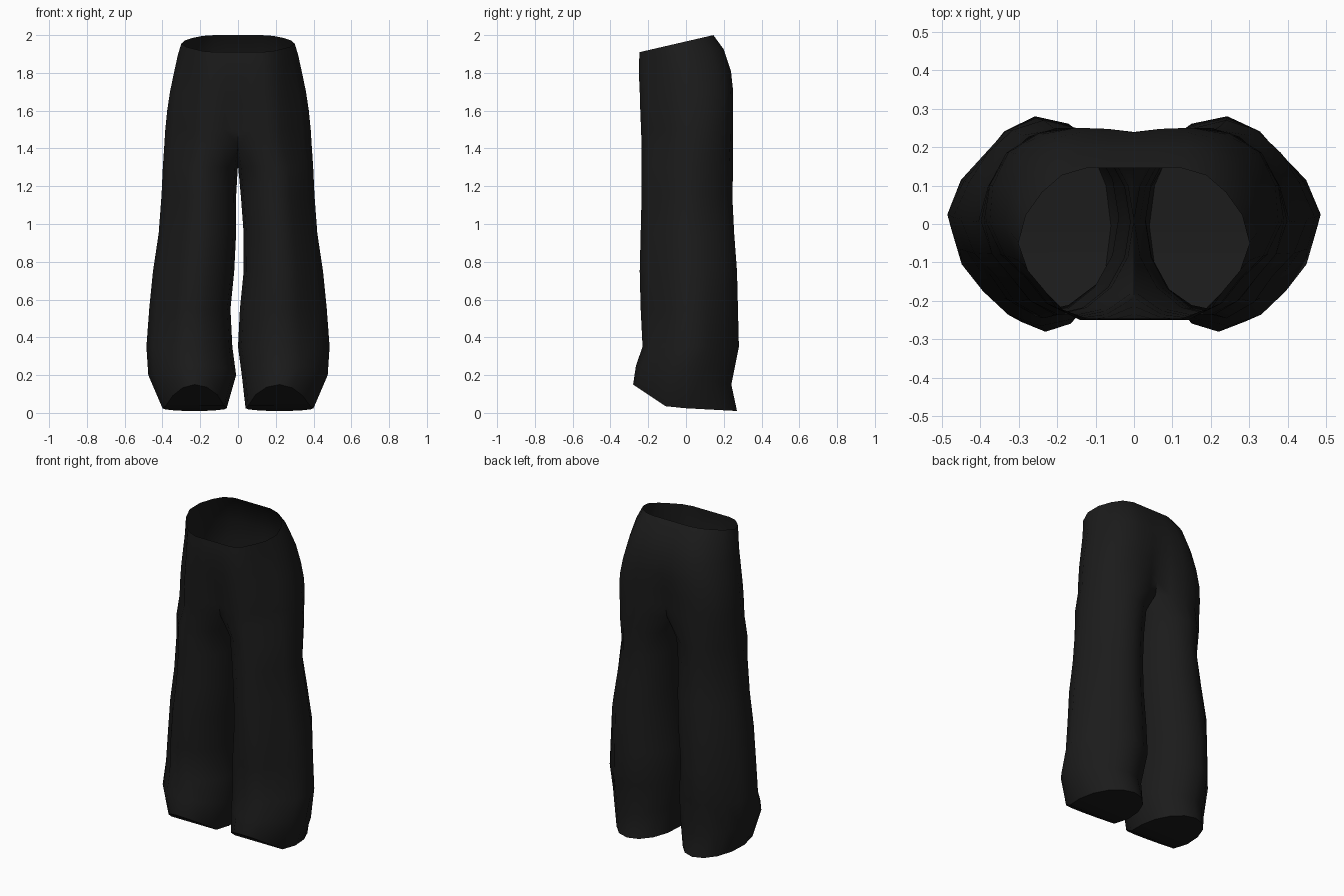
import bpy, bmesh
from math import sin, cos, radians

if "Cube" in bpy.data.objects:
    bpy.data.objects.remove(bpy.data.objects["Cube"])

SIDES = 16
SEAM = 12  # last ring point on the outer side; the rest are inner leg
ANGLES = [radians(-135 + 360 / SIDES * k) for k in range(SIDES)]

# Legs: height, outer x, front y, back y, inner x of right and left leg,
# flattening of the front and back outer corners
LEGS = [
    (0.00, 0.40, -0.28, 0.27, 0.06, 0.04, 0.04, 0.0),
    (0.20, 0.475, -0.265, 0.24, 0.01, 0.02, 0.09, 0.09),
    (0.35, 0.485, -0.23, 0.28, 0.03, 0.0, 0.15, 0.17),
    (0.55, 0.47, -0.24, 0.275, 0.04, 0.01, 0.2, 0.11),
    (0.75, 0.45, -0.245, 0.27, 0.02, 0.03, 0.19, 0.05),
    (0.95, 0.42, -0.24, 0.255, 0.01, 0.03, 0.19, 0.05),
    (1.15, 0.405, -0.235, 0.245, 0.01, 0.015, 0.2, 0.11),
    (1.30, 0.398, -0.235, 0.25, 0.001, 0.001, 0.15, 0.04),
]
# Hips: height, outer x, front y, back y, depth of the centre groove,
# flattening of the front and back outer corners
HIPS = [
    (1.42, 0.39, -0.235, 0.25, 0.85, 0.13, -0.02),
    (1.50, 0.385, -0.238, 0.25, 0.65, 0.13, -0.04),
    (1.60, 0.375, -0.242, 0.25, 0.4, 0.13, -0.05),
    (1.70, 0.36, -0.245, 0.25, 0.15, 0.13, -0.03),
    (1.81, 0.337, -0.25, 0.238, 0.0, 0.12, -0.01),
    (1.87, 0.318, -0.248, 0.2, 0.0, 0.1, 0.02),
    (1.91, 0.30, -0.245, 0.145, 0.0, 0.08, 0.04),
]


def corner_scale(a, front_cut, back_cut):
    if cos(a) < 0:
        return 1
    return 1 - (front_cut if sin(a) < 0 else back_cut) * sin(2 * a) ** 2


def hem_height(y):
    if y < -0.1:
        return 0.03 + 0.12 * (-0.1 - y) / 0.18
    return 0.03 - 0.02 * (y + 0.1) / 0.37


def leg_ring(bm, side, level, row):
    z, outer, front, back, in_r, in_l, front_cut, back_cut = row
    inner = in_l if side > 0 else in_r
    ring = []
    for a in ANGLES:
        scale = corner_scale(a, front_cut, back_cut)
        x = (outer + inner) / 2 + (outer - inner) / 2 * cos(a) * scale
        y = (front + back) / 2 + (back - front) / 2 * sin(a) * scale
        height = hem_height(y) if level == 0 else z
        if level == 1:
            height -= 0.05 * sin(a)
        ring.append(bm.verts.new((side * x, y, height)))
    return ring


def hip_ring(bm, side, level, row):
    z, outer, front, back, groove, front_cut, back_cut = row
    ring = []
    for k, a in enumerate(ANGLES):
        if k > SEAM and level > 0:
            break
        scale = corner_scale(a, front_cut, back_cut)
        reach = (cos(a) - cos(ANGLES[0])) / (1 - cos(ANGLES[0]))
        x = max(0, outer * reach * scale)
        s = sin(a) * scale
        if cos(a) < 0 and k <= SEAM:
            s = (1 - (1 - abs(s)) * groove) * (1 if s > 0 else -1)
        y = (front + back) / 2 + (back - front) / 2 * s
        height = z
        if k > SEAM:
            x, height = 0, z - 0.06
        # The waistband rises towards the back
        if z > 1.8:
            height += 0.9 * (z - 1.81) * (y - front) / (back - front)
        ring.append(bm.verts.new((side * x, y, height)))
    return ring


def bridge(bm, low, high):
    closed = len(high) == SIDES
    for k in range(SIDES if closed else SEAM):
        n = (k + 1) % SIDES
        bm.faces.new((low[k], low[n], high[n], high[k]))


def close_hem(bm, ring):
    # Strips across the leg from front to back
    bm.faces.new((ring[1], ring[2], ring[3]))
    for j in range(1, 7):
        bm.faces.new((ring[2 + j], ring[2 - j], ring[1 - j], ring[3 + j]))
    bm.faces.new((ring[9], ring[10], ring[11]))


bm = bmesh.new()
for side in (-1, 1):
    rings = [leg_ring(bm, side, i, r) for i, r in enumerate(LEGS)]
    rings += [hip_ring(bm, side, i, r) for i, r in enumerate(HIPS)]
    for low, high in zip(rings, rings[1:]):
        bridge(bm, low, high)
    close_hem(bm, rings[0])

# Sew the two halves along the centre seam
seam = [v for v in bm.verts if abs(v.co.x) < 1e-5 and v.co.z > 1.2]
bmesh.ops.remove_doubles(bm, verts=seam, dist=0.0005)
bmesh.ops.recalc_face_normals(bm, faces=bm.faces)

mesh = bpy.data.meshes.new("trousers")
bm.to_mesh(mesh)
bm.free()
trousers = bpy.data.objects.new("trousers", mesh)
bpy.context.collection.objects.link(trousers)

# Black cloth
cloth = bpy.data.materials.new("black_cloth")
cloth.use_nodes = True
color = (0.011, 0.011, 0.011, 1)
cloth.diffuse_color = color
cloth.node_tree.nodes["Principled BSDF"].inputs["Base Color"].default_value = color
mesh.materials.append(cloth)

bpy.ops.object.select_all(action="DESELECT")
trousers.select_set(True)
bpy.context.view_layer.objects.active = trousers
bpy.ops.object.shade_smooth_by_angle(angle=radians(45))
